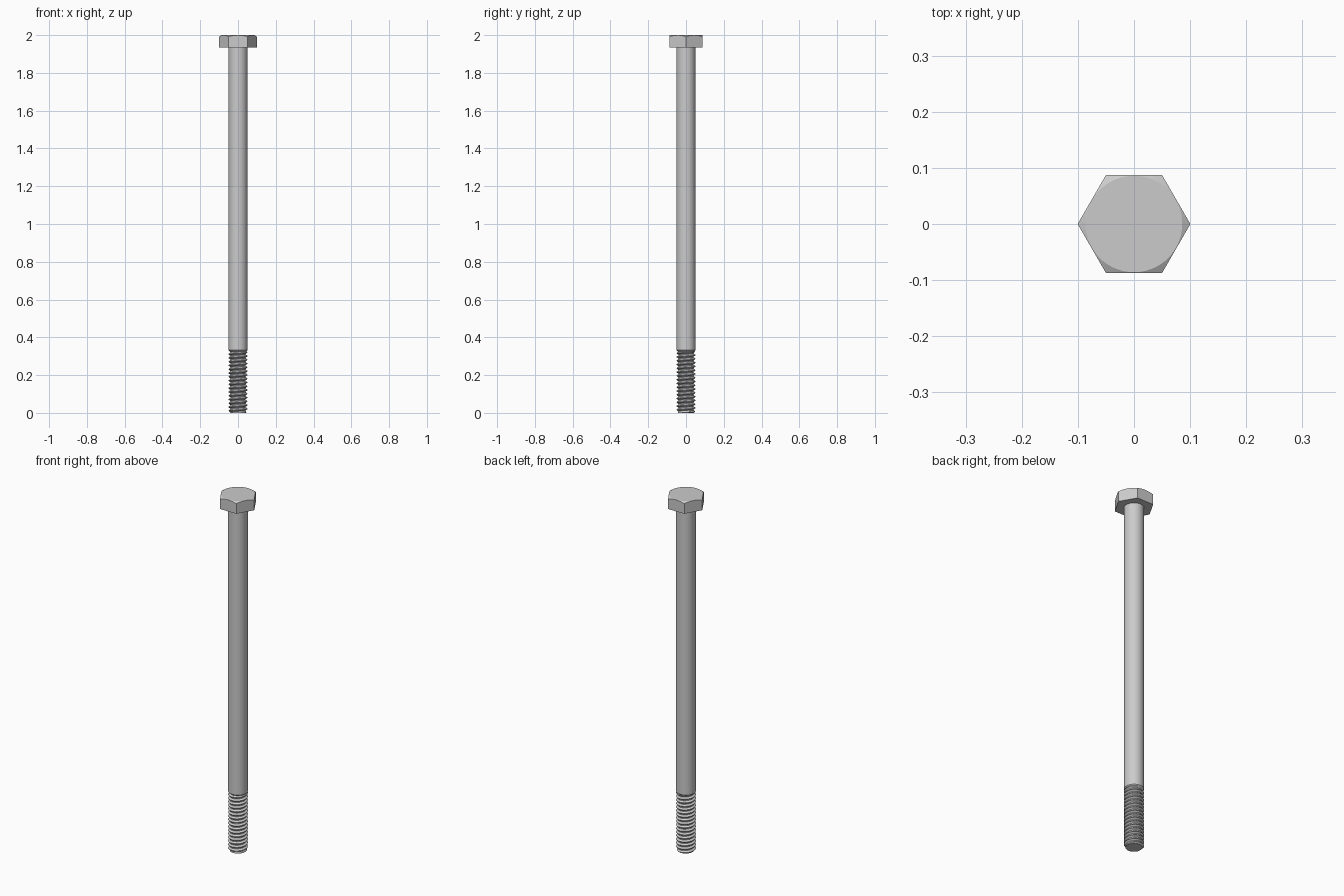
import bpy, bmesh
from math import pi, sin, cos, tan, radians

if "Cube" in bpy.data.objects:
    bpy.data.objects.remove(bpy.data.objects["Cube"])

R, ROOT = 0.05, 0.041            # thread crest and root radius
PITCH, THREAD = 0.02, 0.325
HEAD_Z, TOP, FLAT = 1.935, 2.0, 0.087


def finish(name, bm, angle=30):
    bmesh.ops.recalc_face_normals(bm, faces=bm.faces[:])
    me = bpy.data.meshes.new(name)
    bm.to_mesh(me)
    bm.free()
    ob = bpy.data.objects.new(name, me)
    bpy.context.collection.objects.link(ob)
    bpy.ops.object.select_all(action='DESELECT')
    ob.select_set(True)
    bpy.context.view_layer.objects.active = ob
    bpy.ops.object.shade_smooth_by_angle(angle=radians(angle))
    return ob


def loft(name, rings):
    bm = bmesh.new()
    rows = [[bm.verts.new(p) for p in ring] for ring in rings]
    n = len(rows[0])
    for a, b in zip(rows, rows[1:]):
        for i in range(n):
            j = (i + 1) % n
            bm.faces.new((a[i], a[j], b[j], b[i]))
    bm.faces.new(rows[0][::-1])
    bm.faces.new(rows[-1])
    return finish(name, bm, 20)


def circle(r, z, n):
    return [(r * cos(2 * pi * i / n), r * sin(2 * pi * i / n), z) for i in range(n)]


# Hexagonal head: conical chamfer cuts the corners in curved arcs
N = 72
bottom, rim = [], []
for i in range(N):
    a = 2 * pi * i / N
    r = FLAT / cos((a % (pi / 3)) - pi / 6)
    bottom.append((r * cos(a), r * sin(a), HEAD_Z))
    rim.append((r * cos(a), r * sin(a), TOP - (r - FLAT + 0.001) * tan(radians(30))))
loft("hex_head", [bottom, rim, circle(FLAT - 0.001, TOP, N)])

# Plain shank with a small chamfer where the thread begins
loft("shank", [circle(ROOT, THREAD - 0.002, 64), circle(R, THREAD + 0.007, 64),
               circle(R, HEAD_Z + 0.001, 64)])

# Helical thread, trimmed flat at both ends with a chamfered tip
STEPS = [0.0, 0.12, 0.46, 0.66]   # crest, crest end, root, root end


def thread_radius(z, turn):
    t = (z / PITCH - turn) % 1.0
    if t < 0.12:
        f = 1
    elif t < 0.46:
        f = (0.46 - t) / 0.34
    elif t < 0.66:
        f = 0
    else:
        f = (t - 0.66) / 0.34
    return min(ROOT + (R - ROOT) * f, ROOT + 0.001 + z)


bm = bmesh.new()
n = 48
turns = range(-2, int(THREAD / PITCH) + 3)
rows = []
for k in turns:
    for s in STEPS:
        row = []
        for i in range(n):
            a = 2 * pi * i / n
            z = PITCH * (k + s + i / n)
            if 0 <= z <= THREAD:
                # stay just inside each step so rounding cannot change the segment
                r = thread_radius(z + 1e-7, i / n)
            else:
                z = min(max(z, 0), THREAD)
                r = thread_radius(z, i / n)
            row.append(bm.verts.new((r * cos(a), r * sin(a), z)))
        rows.append(row)
for r in range(len(rows) - 1):
    for i in range(n):
        if i < n - 1:
            c, d = rows[r][i + 1], rows[r + 1][i + 1]
        elif r + 5 < len(rows):
            c, d = rows[r + 4][0], rows[r + 5][0]
        else:
            continue
        bm.faces.new((rows[r][i], c, d, rows[r + 1][i]))
bmesh.ops.remove_doubles(bm, verts=bm.verts[:], dist=1e-5)
bmesh.ops.holes_fill(bm, edges=[e for e in bm.edges if e.is_boundary], sides=0)
finish("thread", bm, 30)
